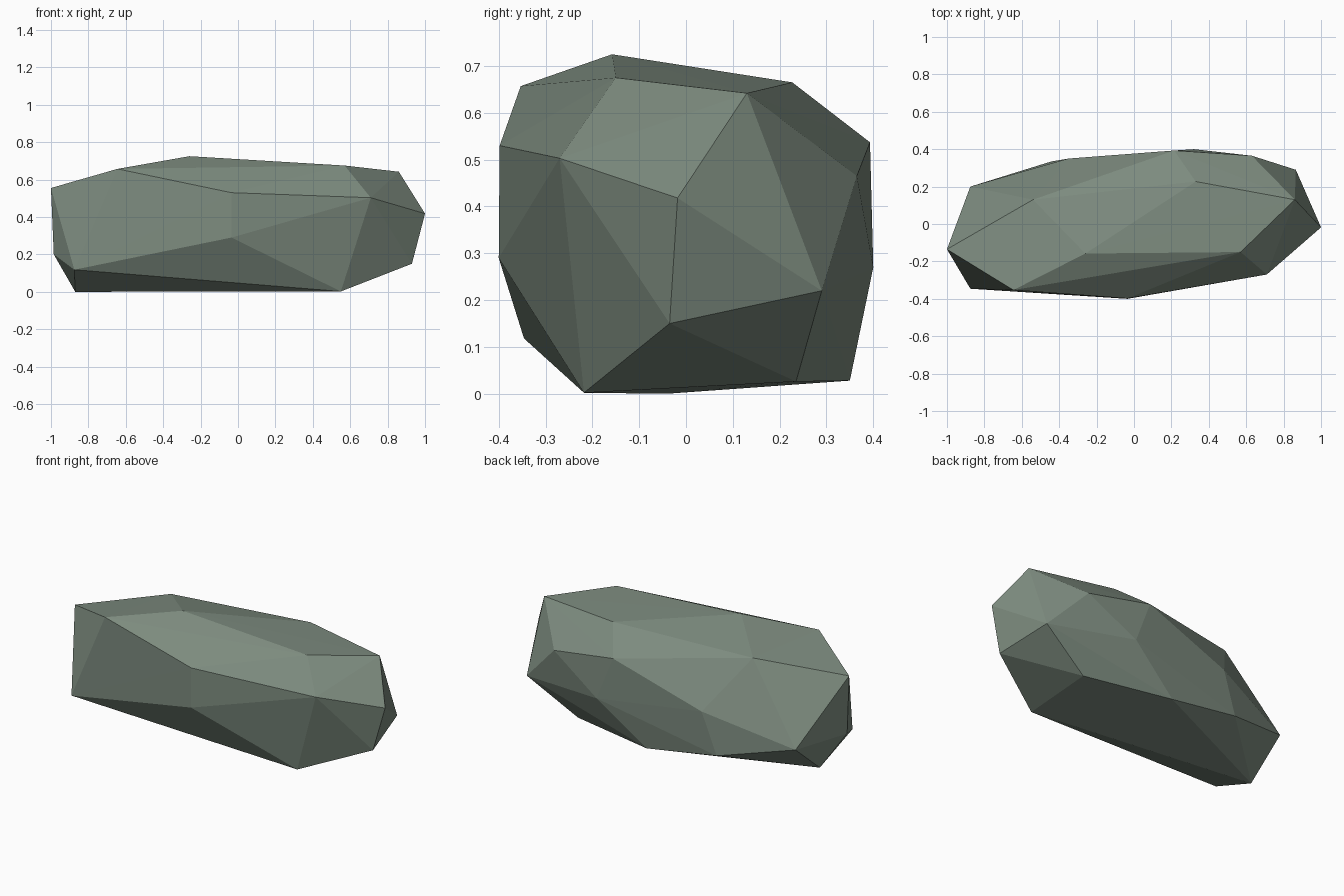
import bpy, bmesh

if "Cube" in bpy.data.objects:
    bpy.data.objects.remove(bpy.data.objects["Cube"])

# Faceted boulder: the convex hull of its corner points, ring by ring
crown = [(-.645, -.353, .657), (-.26, -.158, .725), (.57, -.15, .675),
         (.86, .13, .642), (.33, .227, .665), (-.54, .13, .642), (-1, -.135, .555)]
upper_belt = [(-.035, -.398, .53), (.71, -.27, .503), (1, -.018, .418),
              (.63, .365, .465), (.215, .393, .537)]
lower_belt = [(-.035, -.4, .29), (.93, -.035, .15), (.865, .29, .22),
              (.32, .4, .27), (-.35, .35, .35), (-.875, .2, .2), (-.985, -.137, .2)]
foot = [(-.875, -.346, .118), (.55, -.218, .002), (.56, .235, .026),
        (.02, .35, .028), (-.44, .335, .1), (-.87, -.04, 0)]

bm = bmesh.new()
for p in crown + upper_belt + lower_belt + foot:
    bm.verts.new(p)
hull = bmesh.ops.convex_hull(bm, input=bm.verts)
bmesh.ops.delete(bm, geom=[g for g in hull["geom_interior"] if isinstance(g, bmesh.types.BMVert)],
                 context='VERTS')
bmesh.ops.recalc_face_normals(bm, faces=bm.faces)

mesh = bpy.data.meshes.new("boulder")
bm.to_mesh(mesh)
bm.free()

# Single grey-green stone colour, flat facets
stone = bpy.data.materials.new("grey green stone")
stone.diffuse_color = (.205, .26, .212, 1)
stone.use_nodes = True
stone.node_tree.nodes["Principled BSDF"].inputs["Base Color"].default_value = stone.diffuse_color
mesh.materials.append(stone)
boulder = bpy.data.objects.new("boulder", mesh)
bpy.context.collection.objects.link(boulder)
